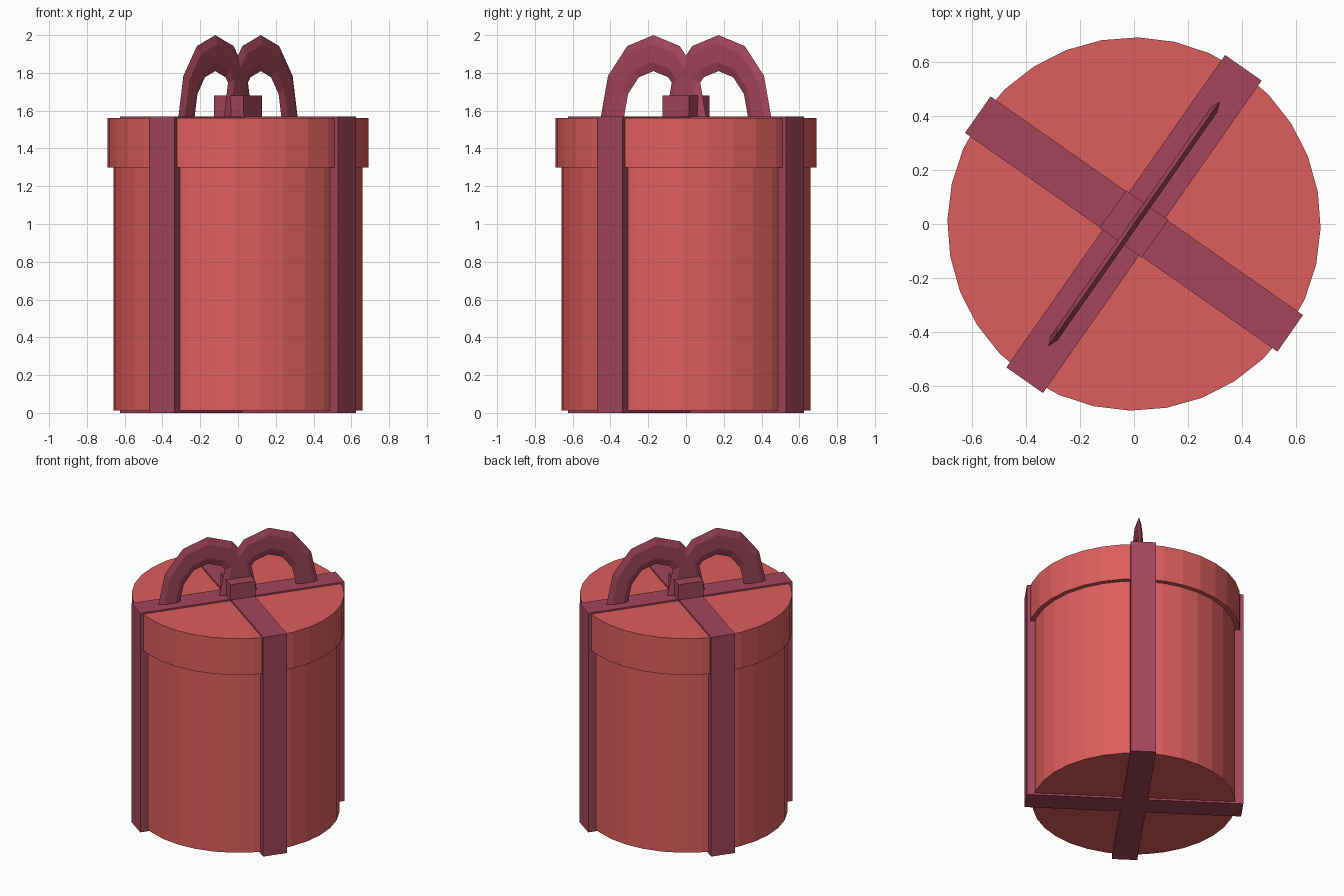
import bpy, bmesh, math
from mathutils import Matrix, Vector

if "Cube" in bpy.data.objects:
    bpy.data.objects.remove(bpy.data.objects["Cube"])

TURN = math.radians(55)   # the whole gift is turned about z


def material(name, rgb):
    m = bpy.data.materials.new(name)
    m.diffuse_color = (*rgb, 1)
    m.use_nodes = True
    m.node_tree.nodes["Principled BSDF"].inputs["Base Color"].default_value = m.diffuse_color
    return m


RED = material("box red", (0.72, 0.112, 0.107))
PLUM = material("ribbon plum", (0.376, 0.06, 0.11))


def finish(name, bm, mat):
    bmesh.ops.recalc_face_normals(bm, faces=bm.faces)
    bm.transform(Matrix.Rotation(TURN, 4, 'Z'))
    me = bpy.data.meshes.new(name)
    bm.to_mesh(me)
    bm.free()
    me.materials.append(mat)
    ob = bpy.data.objects.new(name, me)
    bpy.context.collection.objects.link(ob)


def drum(name, radius, z0, z1):
    bm = bmesh.new()
    bmesh.ops.create_cone(bm, cap_ends=True, segments=32, radius1=radius, radius2=radius,
                          depth=z1 - z0, matrix=Matrix.Translation((0, 0, (z0 + z1) / 2)))
    finish(name, bm, RED)


def block(name, sx, sy, z0, z1):
    bm = bmesh.new()
    bmesh.ops.create_cube(bm, size=1, matrix=Matrix.Translation((0, 0, (z0 + z1) / 2))
                          @ Matrix.Diagonal((sx, sy, z1 - z0, 1)))
    finish(name, bm, PLUM)


def bow_loop(name, cx):
    # flattened half ring, stretched upwards
    major, minor, thin, stretch, base = 0.265, 0.075, 0.0175, 1.27, 1.568
    bm = bmesh.new()
    rings = []
    for i in range(7):
        a = math.pi * i / 6
        ring = []
        for j in range(6):
            b = math.tau * j / 6
            r = major + minor * math.cos(b)
            ring.append(bm.verts.new(Vector((cx + r * math.cos(a), thin * math.sin(b),
                                             base + stretch * r * math.sin(a)))))
        rings.append(ring)
    for p, q in zip(rings, rings[1:]):
        for j in range(6):
            k = (j + 1) % 6
            bm.faces.new((p[j], p[k], q[k], q[j]))
    bm.faces.new(rings[0])
    bm.faces.new(rings[-1])
    finish(name, bm, PLUM)


# round box and its lid
drum("box_body", 0.66, 0.013, 1.32)
drum("box_lid", 0.69, 1.30, 1.56)

# crossed ribbon bands wrapping the box
block("ribbon_long", 1.41, 0.165, 0, 1.57)
block("ribbon_cross", 0.165, 1.41, 0, 1.57)

# bow: knot and two loops
block("bow_knot", 0.17, 0.19, 1.55, 1.68)
for side, cx in (("left", -0.21), ("right", 0.21)):
    bow_loop("bow_loop_" + side, cx)
